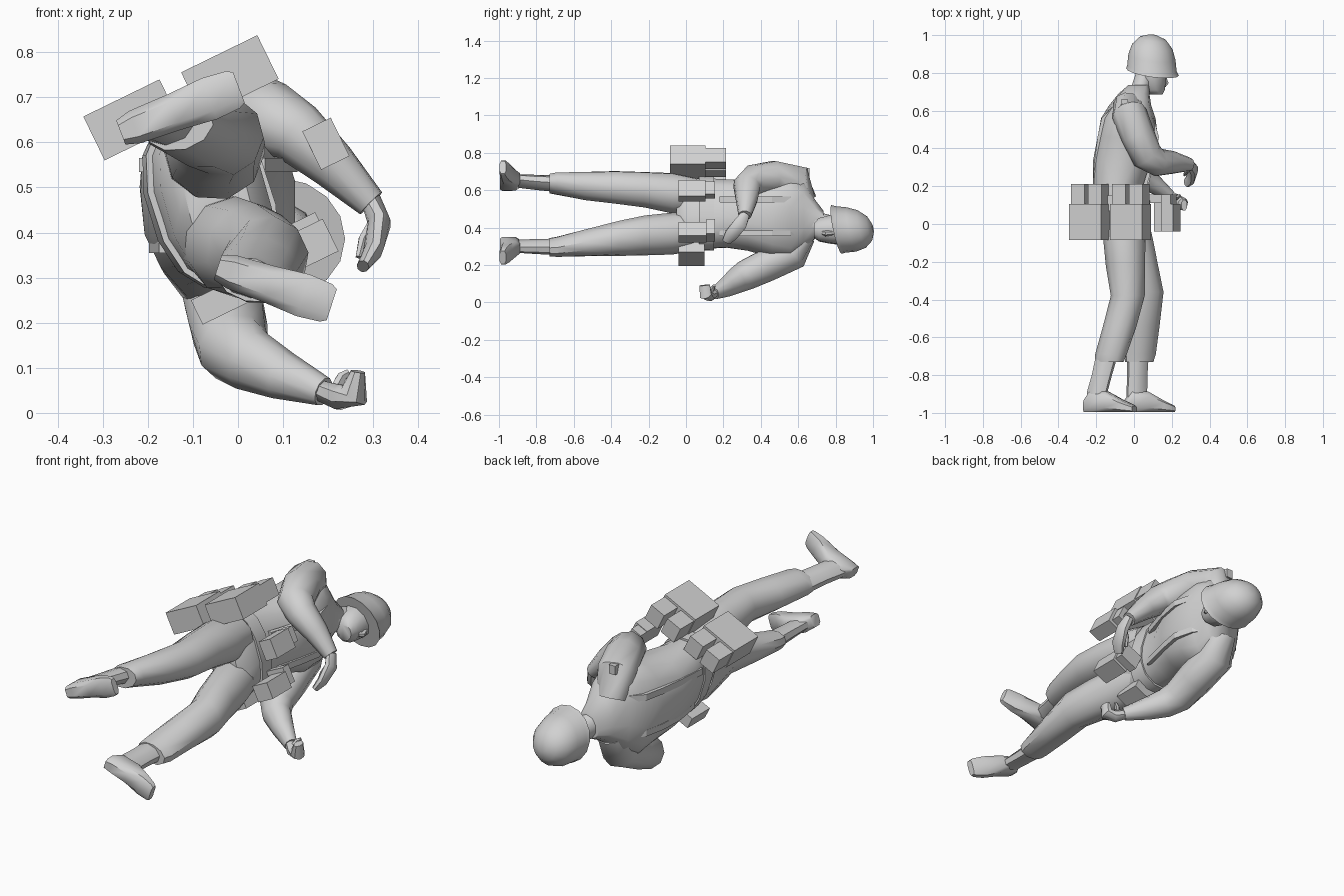
import bpy, bmesh, math
from mathutils import Vector, Matrix

grey = bpy.data.materials.new("plain grey")
grey.diffuse_color = (0.64, 0.64, 0.64, 1)


def finish(name, bm, smooth=True):
    bmesh.ops.recalc_face_normals(bm, faces=bm.faces[:])
    me = bpy.data.meshes.new(name)
    bm.to_mesh(me)
    bm.free()
    me.materials.append(grey)
    ob = bpy.data.objects.new(name, me)
    bpy.context.collection.objects.link(ob)
    if smooth:
        bpy.ops.object.select_all(action='DESELECT')
        ob.select_set(True)
        bpy.context.view_layer.objects.active = ob
        bpy.ops.object.shade_smooth_by_angle(angle=math.radians(45))
    return ob


def loft(name, rings, sides=10, power=1.0, smooth=True):
    """Skin a closed tube through rings of (centre, u axis, v axis)."""
    bm = bmesh.new()
    loops = []
    for c, u, v in rings:
        loop = []
        for i in range(sides):
            a = 2 * math.pi * (i + 0.5) / sides
            ca, sa = math.cos(a), math.sin(a)
            ca = math.copysign(abs(ca) ** power, ca)
            sa = math.copysign(abs(sa) ** power, sa)
            loop.append(bm.verts.new(Vector(c) + u * ca + v * sa))
        loops.append(loop)
    for a, b in zip(loops, loops[1:]):
        for i in range(sides):
            j = (i + 1) % sides
            bm.faces.new((a[i], a[j], b[j], b[i]))
    bm.faces.new(loops[0])
    bm.faces.new(loops[-1])
    return finish(name, bm, smooth)


def body(name, rows, sides=10, power=1.0, tilt=(0, 0)):
    """Rows of (y, x, z, depth radius, width radius, turn in degrees)."""
    rings = []
    for y, x, z, rf, rs, deg in rows:
        a = math.radians(deg)
        rings.append(((x, y, z), Vector((math.cos(a) * rf, tilt[0] * rf, math.sin(a) * rf)),
                      Vector((-math.sin(a) * rs, tilt[1] * rs, math.cos(a) * rs))))
    return loft(name, rings, sides, power)


def limb(name, rows, sides=9, up=(0, 1, 0)):
    """Rows of (x, y, z, radius, radius across), rings square to the path."""
    pts = [Vector(r[:3]) for r in rows]
    rings = []
    for i, r in enumerate(rows):
        t = (pts[min(i + 1, len(pts) - 1)] - pts[max(i - 1, 0)]).normalized()
        u = t.cross(Vector(up)).normalized()
        rings.append((pts[i], u * r[3], t.cross(u) * r[4]))
    return loft(name, rings, sides)


def box(name, x, y0, y1, z, depth, width, deg=26):
    bm = bmesh.new()
    bmesh.ops.create_cube(bm, size=1)
    m = (Matrix.Translation((x, (y0 + y1) / 2, z)) @ Matrix.Rotation(-math.radians(deg), 4, 'Y')
         @ Matrix.Diagonal((depth, y1 - y0, width, 1)))
    bmesh.ops.transform(bm, matrix=m, verts=bm.verts[:])
    return finish(name, bm, False)


def strap(name, pts, width=0.022):
    rings = [(p, Vector((0.014, 0, 0)), Vector((0, 0, width))) for p in pts]
    return loft(name, rings, 4, 1.0, False)


# Torso, neck and belt
body("torso", [
    (-0.05, -0.045, 0.475, 0.07, 0.13, 14), (0.0, -0.048, 0.475, 0.115, 0.195, 16),
    (0.10, -0.06, 0.475, 0.125, 0.195, 18), (0.22, -0.072, 0.475, 0.138, 0.187, 15),
    (0.33, -0.055, 0.465, 0.162, 0.19, 6), (0.46, -0.033, 0.455, 0.163, 0.215, 0),
    (0.56, -0.03, 0.455, 0.143, 0.235, -4), (0.63, -0.02, 0.465, 0.108, 0.19, -6),
    (0.69, 0.0, 0.445, 0.08, 0.105, -8), (0.735, 0.025, 0.425, 0.055, 0.065, -8)], 14, 0.85)
body("neck", [(0.64, 0.01, 0.43, 0.065, 0.075, 0), (0.71, 0.03, 0.42, 0.053, 0.062, 0),
              (0.80, 0.06, 0.40, 0.052, 0.06, 0)], 10)
body("belt", [(0.07, -0.058, 0.475, 0.134, 0.205, 18), (0.15, -0.065, 0.475, 0.138, 0.202, 17)],
     14, 0.85)

# Head and helmet
body("head", [
    (0.685, 0.115, 0.385, 0.035, 0.04, -12), (0.71, 0.103, 0.388, 0.06, 0.064, -12),
    (0.77, 0.092, 0.39, 0.078, 0.078, -12), (0.84, 0.085, 0.39, 0.09, 0.087, -12),
    (0.93, 0.09, 0.39, 0.08, 0.075, -12)], 10)
limb("nose", [(0.158, 0.79, 0.372, 0.01, 0.012), (0.172, 0.745, 0.368, 0.013, 0.015),
              (0.16, 0.73, 0.372, 0.01, 0.01)], 6, (0, 0, 1))
body("helmet", [
    (0.805, 0.098, 0.39, 0.14, 0.13, -12), (0.825, 0.095, 0.39, 0.131, 0.124, -12),
    (0.885, 0.095, 0.39, 0.125, 0.118, -12), (0.94, 0.097, 0.392, 0.107, 0.10, -12),
    (0.98, 0.1, 0.395, 0.072, 0.066, -12), (0.998, 0.1, 0.398, 0.025, 0.025, -12)],
    16, 1.0, (-0.09, -0.24))

# Trouser legs, boots and feet
body("upper_leg", [
    (0.06, -0.06, 0.57, 0.105, 0.095, 15), (-0.07, -0.052, 0.583, 0.112, 0.112, 15),
    (-0.22, -0.045, 0.602, 0.105, 0.098, 15), (-0.38, -0.033, 0.615, 0.09, 0.09, 15),
    (-0.54, -0.075, 0.622, 0.09, 0.078, 15), (-0.69, -0.122, 0.635, 0.086, 0.06, 15),
    (-0.73, -0.13, 0.635, 0.077, 0.052, 15)], 10)
body("lower_leg", [
    (0.06, -0.03, 0.38, 0.10, 0.10, 5), (-0.07, -0.005, 0.368, 0.108, 0.112, 0),
    (-0.22, 0.03, 0.358, 0.10, 0.107, -5), (-0.36, 0.065, 0.342, 0.092, 0.095, -10),
    (-0.54, 0.047, 0.318, 0.09, 0.073, -12), (-0.69, 0.033, 0.297, 0.085, 0.053, -14),
    (-0.73, 0.028, 0.295, 0.077, 0.048, -14)], 10)


def boot(name, top, ankle, heel, toe):
    a = math.atan2(toe[1] - heel[1], toe[0] - heel[0])
    body(name + "_shaft", [(-0.70, top[0], top[1], 0.06, 0.042, math.degrees(a)),
                           (-0.80, (top[0] + ankle[0]) / 2, (top[1] + ankle[1]) / 2,
                            0.056, 0.038, math.degrees(a)),
                           (-0.89, ankle[0], ankle[1], 0.058, 0.033, math.degrees(a)),
                           (-0.97, ankle[0], ankle[1], 0.06, 0.036, math.degrees(a))], 8)
    side = Vector((-math.sin(a), 0, math.cos(a)))
    rings = []
    for t, hw, ytop in ((0, 0.03, -0.93), (0.12, 0.04, -0.885), (0.45, 0.044, -0.885),
                        (0.75, 0.051, -0.93), (0.95, 0.046, -0.955), (1, 0.038, -0.962)):
        x = heel[0] + (toe[0] - heel[0]) * t
        z = heel[1] + (toe[1] - heel[1]) * t
        rings.append(((x, (ytop - 0.997) / 2, z), side * hw,
                      Vector((0, (ytop + 0.997) / 2, 0))))
    loft(name + "_foot", rings, 8, 0.6)


boot("upper_boot", (-0.145, 0.635), (-0.195, 0.648), (-0.26, 0.622), (0.002, 0.722))
boot("lower_boot", (0.02, 0.297), (0.015, 0.30), (-0.045, 0.323), (0.208, 0.24))

# Sleeves and hands
limb("upper_sleeve", [
    (-0.03, 0.63, 0.54, 0.08, 0.07), (-0.025, 0.585, 0.65, 0.093, 0.095),
    (0.02, 0.47, 0.67, 0.09, 0.09), (0.07, 0.36, 0.652, 0.085, 0.085),
    (0.13, 0.325, 0.622, 0.075, 0.07), (0.21, 0.325, 0.55, 0.06, 0.055),
    (0.295, 0.315, 0.465, 0.035, 0.035)], 10, (0.3, 0.2, 1))
limb("lower_sleeve", [
    (-0.03, 0.62, 0.36, 0.08, 0.07), (-0.035, 0.57, 0.26, 0.092, 0.09),
    (-0.022, 0.43, 0.197, 0.088, 0.09), (-0.01, 0.32, 0.145, 0.08, 0.082),
    (0.03, 0.265, 0.115, 0.068, 0.07), (0.10, 0.215, 0.082, 0.052, 0.055),
    (0.19, 0.15, 0.047, 0.03, 0.033)], 10, (0.3, 0.2, 1))
limb("upper_hand", [
    (0.296, 0.318, 0.47, 0.024, 0.025), (0.314, 0.29, 0.42, 0.026, 0.04),
    (0.30, 0.24, 0.36, 0.022, 0.038), (0.277, 0.215, 0.325, 0.014, 0.025)], 8)
limb("upper_thumb", [(0.305, 0.29, 0.43, 0.014, 0.014), (0.278, 0.275, 0.385, 0.012, 0.012),
                     (0.268, 0.26, 0.345, 0.008, 0.008)], 6)
limb("lower_hand", [
    (0.18, 0.155, 0.05, 0.024, 0.024), (0.225, 0.125, 0.035, 0.03, 0.035),
    (0.258, 0.105, 0.04, 0.034, 0.035), (0.266, 0.10, 0.092, 0.017, 0.03)], 8)
limb("lower_thumb", [(0.215, 0.13, 0.05, 0.014, 0.014), (0.23, 0.145, 0.08, 0.012, 0.012),
                     (0.245, 0.15, 0.09, 0.008, 0.008)], 6)

# Large hip packs with a pair of small pouches above each
for label, px, pz in (("side", -0.018, 0.748), ("rear", -0.235, 0.65)):
    box(label + "_pack", px, -0.085, 0.105, pz, 0.188, 0.108)
    for i, k in enumerate((-0.05, 0.05)):
        box(f"{label}_small_pouch_{i}", px + k * 0.9, 0.105, 0.213, pz + k * 0.44, 0.08, 0.085)

# Belt pouches on the front and the far hip
box("front_pouch_high", 0.195, -0.04, 0.105, 0.597, 0.07, 0.095)
box("front_clip_high", 0.185, 0.105, 0.155, 0.60, 0.055, 0.075)
box("front_pouch_low", 0.165, -0.04, 0.11, 0.375, 0.09, 0.08)
box("front_clip_low", 0.145, 0.11, 0.155, 0.385, 0.10, 0.085)
box("hip_pouch", -0.015, -0.04, 0.10, 0.26, 0.17, 0.06)

# Shoulder straps on chest and back, and the shoulder tab
for i, z in enumerate((0.55, 0.37)):
    strap(f"chest_strap_{i}", [(0.035, 0.64, z), (0.095, 0.56, z), (0.122, 0.46, z),
                               (0.10, 0.34, z), (0.05 + 0.01 * i, 0.18, z)])
    strap(f"back_strap_{i}", [(-0.08, 0.645, z), (-0.162, 0.56, z), (-0.183, 0.46, z),
                              (-0.20 + 0.012 * i, 0.33, z), (-0.21 + 0.045 * i, 0.18, z)])
box("shoulder_tab", -0.05, 0.61, 0.66, 0.695, 0.035, 0.045, 0)
